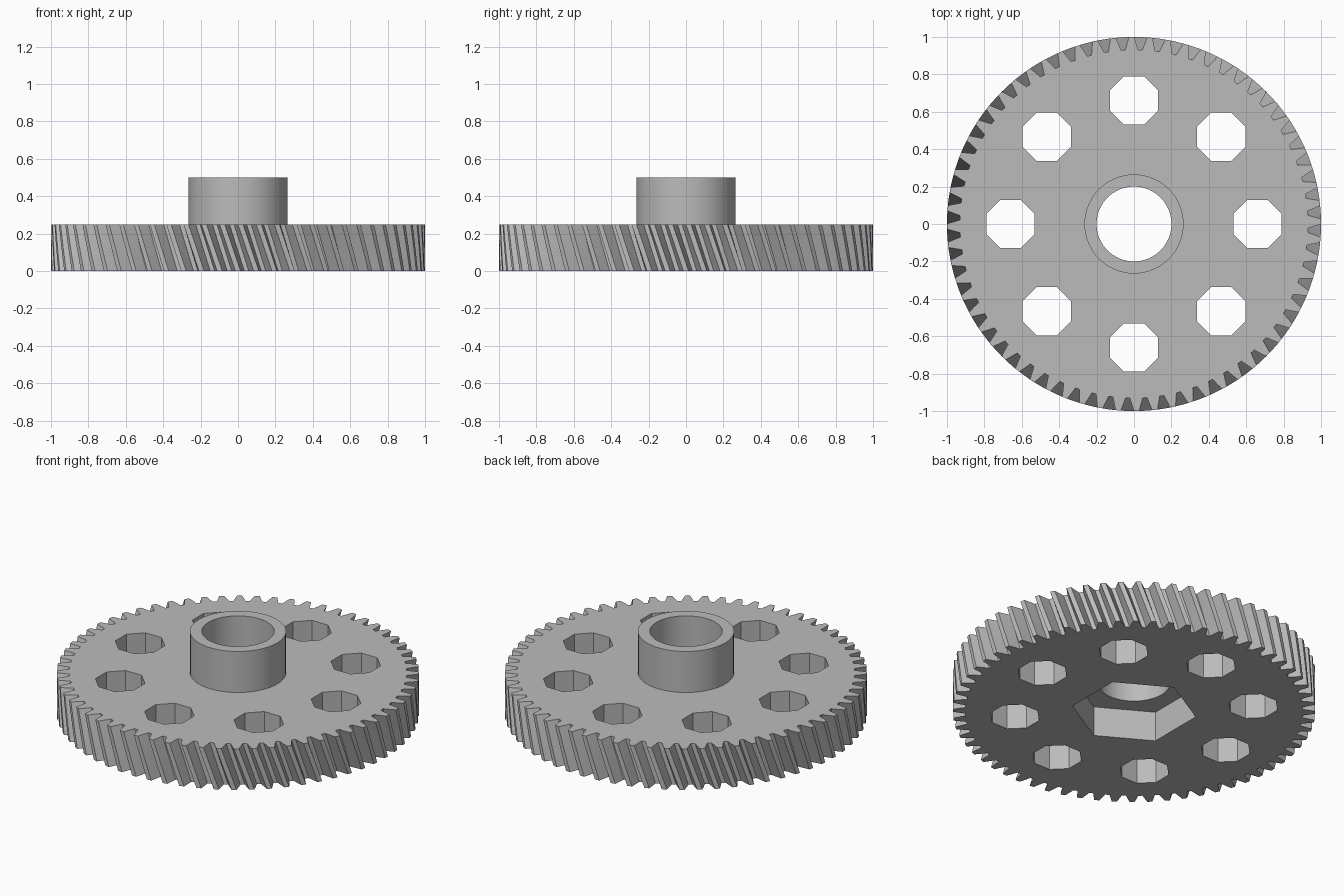
import bpy
import bmesh
from math import pi, cos, sin

TEETH = 64
THICK = 0.25
TWIST = -0.085       # helix rotation from bottom to top
LAYERS = 6

cube = bpy.data.objects.get("Cube")
if cube:
    bpy.data.objects.remove(cube, do_unlink=True)

grey = bpy.data.materials.new("plain_grey")
grey.use_nodes = True
colour = (0.5, 0.5, 0.5, 1)
grey.diffuse_color = colour
grey.node_tree.nodes["Principled BSDF"].inputs["Base Color"].default_value = colour


def loft(name, rings):
    """Solid from stacked rings of equal point count, capped at both ends."""
    bm = bmesh.new()
    layers = [[bm.verts.new(p) for p in ring] for ring in rings]
    n = len(layers[0])
    for low, high in zip(layers, layers[1:]):
        for i in range(n):
            j = (i + 1) % n
            bm.faces.new((low[i], low[j], high[j], high[i]))
    bm.faces.new(layers[0][::-1])
    bm.faces.new(layers[-1])
    mesh = bpy.data.meshes.new(name)
    bm.to_mesh(mesh)
    bm.free()
    ob = bpy.data.objects.new(name, mesh)
    bpy.context.collection.objects.link(ob)
    ob.data.materials.append(grey)
    return ob


def prism(name, sides, radius, z0, z1, turn=0.0, x=0.0, y=0.0):
    angles = [turn + 2 * pi * i / sides for i in range(sides)]
    return loft(name, [[(x + radius * cos(a), y + radius * sin(a), z) for a in angles]
                       for z in (z0, z1)])


def cut(target, cutter):
    mod = target.modifiers.new("cut", 'BOOLEAN')
    mod.operation = 'DIFFERENCE'
    mod.solver = 'EXACT'
    mod.object = cutter
    bpy.context.view_layer.objects.active = target
    bpy.ops.object.modifier_apply(modifier=mod.name)


# Toothed wheel: one tooth outline repeated, then twisted upward
pitch = 2 * pi / TEETH
tooth = [(-0.37, 0.931), (-0.25, 0.967), (-0.14, 1.0),
         (0.14, 1.0), (0.25, 0.967), (0.37, 0.931)]
outline = [((k + f) * pitch, r) for k in range(TEETH) for f, r in tooth]
rings = []
for step in range(LAYERS + 1):
    t = step / LAYERS
    rings.append([(r * cos(a + TWIST * t), r * sin(a + TWIST * t), THICK * t)
                  for a, r in outline])
wheel = loft("helical_gear_wheel", rings)

# Raised hub
hub = prism("hub", 72, 0.265, THICK, 0.5)

# Cutters: shaft bore, hexagonal nut pocket, ring of octagonal holes
bore = prism("bore_cutter", 72, 0.2, -0.1, 0.6)
pocket = prism("nut_pocket_cutter", 6, 0.345, -0.1, 0.182, turn=pi / 6)
cutters = [bore, pocket]
for i in range(8):
    a = i * pi / 4
    cutters.append(prism("hole_cutter", 8, 0.14, -0.1, 0.4, turn=pi / 8,
                         x=0.66 * cos(a), y=0.66 * sin(a)))
for cutter in cutters:
    cut(wheel, cutter)
cut(hub, bore)
for cutter in cutters:
    bpy.data.objects.remove(cutter, do_unlink=True)

# Smooth the round walls, keep the corners crisp
for ob in (wheel, hub):
    bpy.ops.object.select_all(action='DESELECT')
    ob.select_set(True)
    bpy.context.view_layer.objects.active = ob
    bpy.ops.object.shade_smooth_by_angle(angle=0.35)
